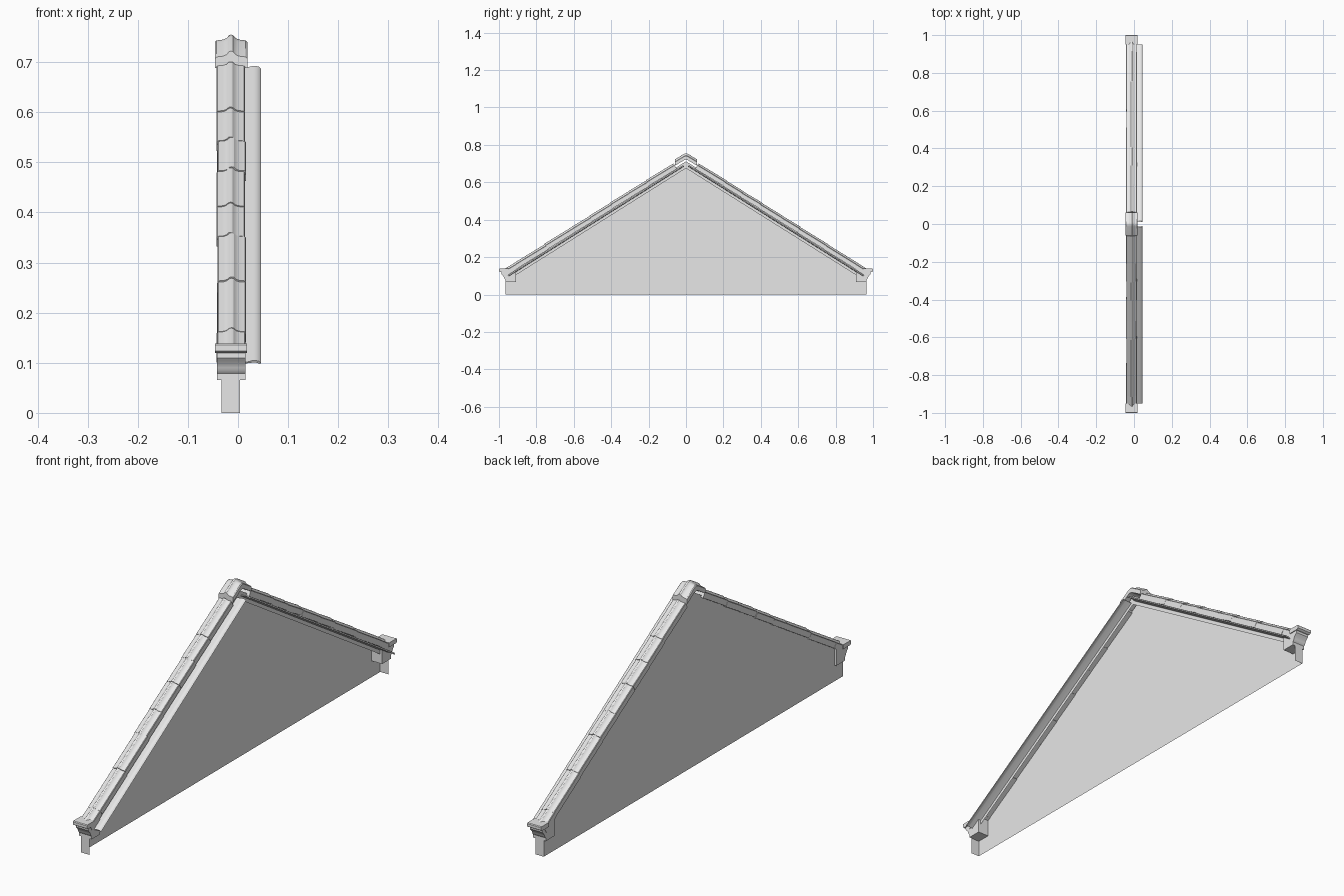
import bpy, bmesh, math, random
from mathutils import Vector

if "Cube" in bpy.data.objects:
    bpy.data.objects.remove(bpy.data.objects["Cube"])

random.seed(4)
SLOPE = 0.628                      # rise per unit of y
ANG = math.atan(SLOPE)
CA, SA = math.cos(ANG), math.sin(ANG)
CX = -0.0137                       # centre line of the coping

stone = bpy.data.materials.new("pale_grey_stone")
stone.diffuse_color = (0.8, 0.8, 0.8, 1)
stone.use_nodes = True
stone.node_tree.nodes["Principled BSDF"].inputs["Base Color"].default_value = stone.diffuse_color


def finish(name, bm, smooth=False):
    me = bpy.data.meshes.new(name)
    bm.to_mesh(me)
    bm.free()
    me.materials.append(stone)
    ob = bpy.data.objects.new(name, me)
    bpy.context.collection.objects.link(ob)
    if smooth:
        bpy.ops.object.select_all(action='DESELECT')
        ob.select_set(True)
        bpy.context.view_layer.objects.active = ob
        bpy.ops.object.shade_smooth_by_angle(angle=math.radians(30))


def loft(name, rings, smooth=True):
    """Solid skinned through rings of points, capped at both ends."""
    bm = bmesh.new()
    vs = [[bm.verts.new(p) for p in r] for r in rings]
    n = len(vs[0])
    for a, b in zip(vs, vs[1:]):
        for i in range(n):
            j = (i + 1) % n
            bm.faces.new((a[i], a[j], b[j], b[i]))
    bm.faces.new(vs[0])
    bm.faces.new(vs[-1])
    bmesh.ops.recalc_face_normals(bm, faces=bm.faces)
    finish(name, bm, smooth)


def sheet(name, points, normal):
    """Single flat face turned towards the given normal."""
    bm = bmesh.new()
    f = bm.faces.new([bm.verts.new(p) for p in points])
    f.normal_update()
    if f.normal.dot(Vector(normal)) < 0:
        f.normal_flip()
    finish(name, bm)


def raked(name, profile, y0, y1, side, z0, x=0, lift=(0, 0)):
    """Sweep an (x, height) profile down the slope on one side (+1/-1)."""
    rings = []
    for y, up in zip((y0, y1), lift):
        rings.append([Vector((x + px, side * (y + (h + up) * SA),
                              z0 - SLOPE * y + (h + up) * CA)) for px, h in profile])
    loft(name, rings)


def plate(name, yz, x0, x1):
    """Flat (y, z) outline given thickness in x."""
    loft(name, [[Vector((x, y, z)) for y, z in yz] for x in (x0, x1)])


def mirrored(half):
    return half + [(-x, h) for x, h in reversed(half) if abs(x) > 1e-6]


# gable wall: outer skin, open to the roof side, with returns at both ends
XO, XI, W = -0.033, 0.004, 0.965
sheet("gable_wall", [(XO, -W, 0), (XO, W, 0), (XO, W, 0.712 - SLOPE * W),
                     (XO, 0, 0.712), (XO, -W, 0.712 - SLOPE * W)], (-1, 0, 0))
for s in (-1, 1):
    sheet("wall_end", [(XO, s * W, 0), (XI, s * W, 0), (XI, s * W, 0.1), (XO, s * W, 0.1)],
          (0, s, 0))
    # narrow inner face of the parapet above the roof line
    sheet("parapet_inner_face", [(XI, 0, 0.675), (XI, 0, 0.712),
                                 (XI, s * 0.93, 0.712 - SLOPE * 0.93),
                                 (XI, s * 0.93, 0.675 - SLOPE * 0.93)], (1, 0, 0))

# coping stones with a raised central roll, slightly uneven as laid
coping = mirrored([(-0.0285, -0.034), (-0.0285, -0.012), (-0.0265, -0.0095), (-0.015, -0.0085),
                   (-0.009, -0.006), (-0.004, -0.001), (0, 0)])
joints = [0.068, 0.215, 0.31, 0.406, 0.517, 0.613, 0.756, 0.916, 0.980]
for side in (-1, 1):
    for i, (a, b) in enumerate(zip(joints, joints[1:])):
        raked(f"coping_stone_{i}", coping, a, b, side, 0.745,
              CX + random.uniform(-0.0015, 0.0015),
              (random.uniform(-0.002, 0), random.uniform(0, 0.002)))

# roof flashing strip along the inner face
flashing = [(0.004, -0.004), (0.020, -0.002), (0.029, 0.001), (0.036, 0.001), (0.042, -0.001),
            (0.046, -0.005), (0.044, -0.007), (0.036, -0.004), (0.029, -0.004), (0.004, -0.008)]
for side in (-1, 1):
    raked("roof_flashing", flashing, 0.015, 0.951, side, 0.701)

# apex saddle stone
saddle = mirrored([(-0.0325, -0.034), (-0.0325, -0.015), (-0.029, -0.0115), (-0.016, -0.010),
                   (-0.009, -0.007), (-0.004, -0.001), (0, 0)])
rings = []
for y in (-0.06, -0.014, -0.007, 0, 0.007, 0.014, 0.06):
    top = 0.760 - SLOPE * math.hypot(y, 0.008)
    rings.append([Vector((CX + x, y, top + h)) for x, h in saddle])
loft("apex_stone", rings)

# kneeler stones at the eaves: body with moulded front, and cap slab
for s in (-1, 1):
    body = [(0.91, 0.066), (0.965, 0.066), (0.965, 0.079), (0.970, 0.084), (0.972, 0.090),
            (0.976, 0.098), (0.983, 0.105), (0.987, 0.110), (0.987, 0.122), (0.91, 0.150)]
    plate("kneeler_body", [(s * y, z) for y, z in body], -0.042, 0.0145)
    cap = [(0.950, 0.120), (0.994, 0.120), (1.0, 0.124), (1.0, 0.135), (0.997, 0.138),
           (0.950, 0.138)]
    plate("kneeler_cap", [(s * y, z) for y, z in cap], -0.046, 0.018)
